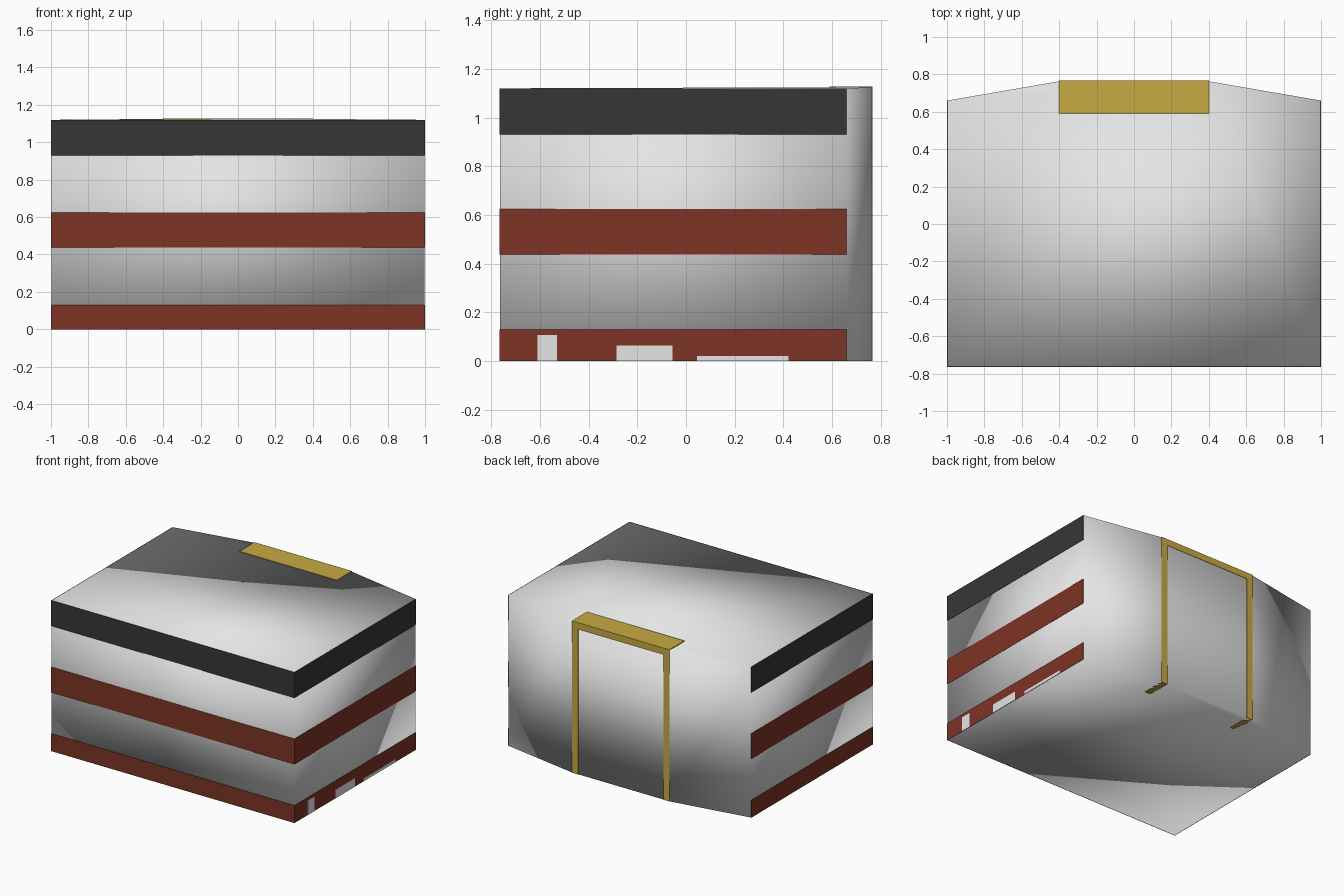
import bpy, bmesh

if "Cube" in bpy.data.objects:
    bpy.data.objects.remove(bpy.data.objects["Cube"])


def material(name, rgb):
    m = bpy.data.materials.new(name)
    m.diffuse_color = (*rgb, 1)
    m.use_nodes = True
    m.node_tree.nodes["Principled BSDF"].inputs["Base Color"].default_value = m.diffuse_color
    return m


GREY = material("light grey", (0.78, 0.78, 0.78))
RED = material("brick red", (0.205, 0.035, 0.018))
DARK = material("charcoal", (0.037, 0.037, 0.037))
GOLD = material("gold", (0.58, 0.40, 0.055))


def finish(bm, name, mat, smooth=False):
    bmesh.ops.recalc_face_normals(bm, faces=bm.faces)
    for f in bm.faces:
        f.smooth = smooth
    me = bpy.data.meshes.new(name)
    bm.to_mesh(me)
    bm.free()
    me.materials.append(mat)
    ob = bpy.data.objects.new(name, me)
    bpy.context.collection.objects.link(ob)
    return ob


def boxes(name, mat, spans):
    """One object from boxes given as (x0, x1, y0, y1, z0, z1)."""
    bm = bmesh.new()
    for x0, x1, y0, y1, z0, z1 in spans:
        vs = bmesh.ops.create_cube(bm, size=1)["verts"]
        for v in vs:
            v.co.x = x1 if v.co.x > 0 else x0
            v.co.y = y1 if v.co.y > 0 else y0
            v.co.z = z1 if v.co.z > 0 else z0
    return finish(bm, name, mat)


# main block: six-sided footprint, smooth shaded all over, caps fanned
# from the back right entrance corner
E = 0.002
plan = [(0.4, 0.763, 1.125), (-0.4, 0.763, 1.125), (-1 + E, 0.66, 1.12),
        (-1 + E, -0.765 + E, 1.12), (1 - E, -0.765 + E, 1.12), (1 - E, 0.66, 1.12)]
bm = bmesh.new()
low = [bm.verts.new((x, y, 0)) for x, y, z in plan]
top = [bm.verts.new(p) for p in plan]
n = len(plan)
for i in range(n):
    j = (i + 1) % n
    bm.faces.new((low[i], low[j], top[j], top[i]))
for i in range(1, n - 1):
    bm.faces.new((top[0], top[i], top[i + 1]))
    bm.faces.new((low[0], low[i + 1], low[i]))
finish(bm, "building_block", GREY, smooth=True)

# painted bands around the front and both sides
for name, mat, z0, z1 in (("base_band", RED, 0, 0.13),
                          ("middle_band", RED, 0.437, 0.625),
                          ("roof_band", DARK, 0.93, 1.12)):
    boxes(name, mat, [(-1, 1, -0.765, -0.765 + E, z0, z1),
                      (-1, -1 + E, -0.765 + E, 0.66, z0, z1),
                      (1 - E, 1, -0.765 + E, 0.66, z0, z1)])

# grey patches low on the right side
boxes("side_patches", GREY, [(1, 1.001, -0.61, -0.53, 0, 0.108),
                             (1, 1.001, -0.285, -0.055, 0, 0.064),
                             (1, 1.001, 0.045, 0.42, 0, 0.022)])

# gold entrance arch: two posts and a lintel, let into the back wall
boxes("entrance_arch", GOLD, [(-0.4, -0.35, 0.59, 0.766, 0, 1.08),
                              (0.35, 0.4, 0.59, 0.766, 0, 1.08),
                              (-0.4, 0.4, 0.59, 0.766, 1.08, 1.128)])
